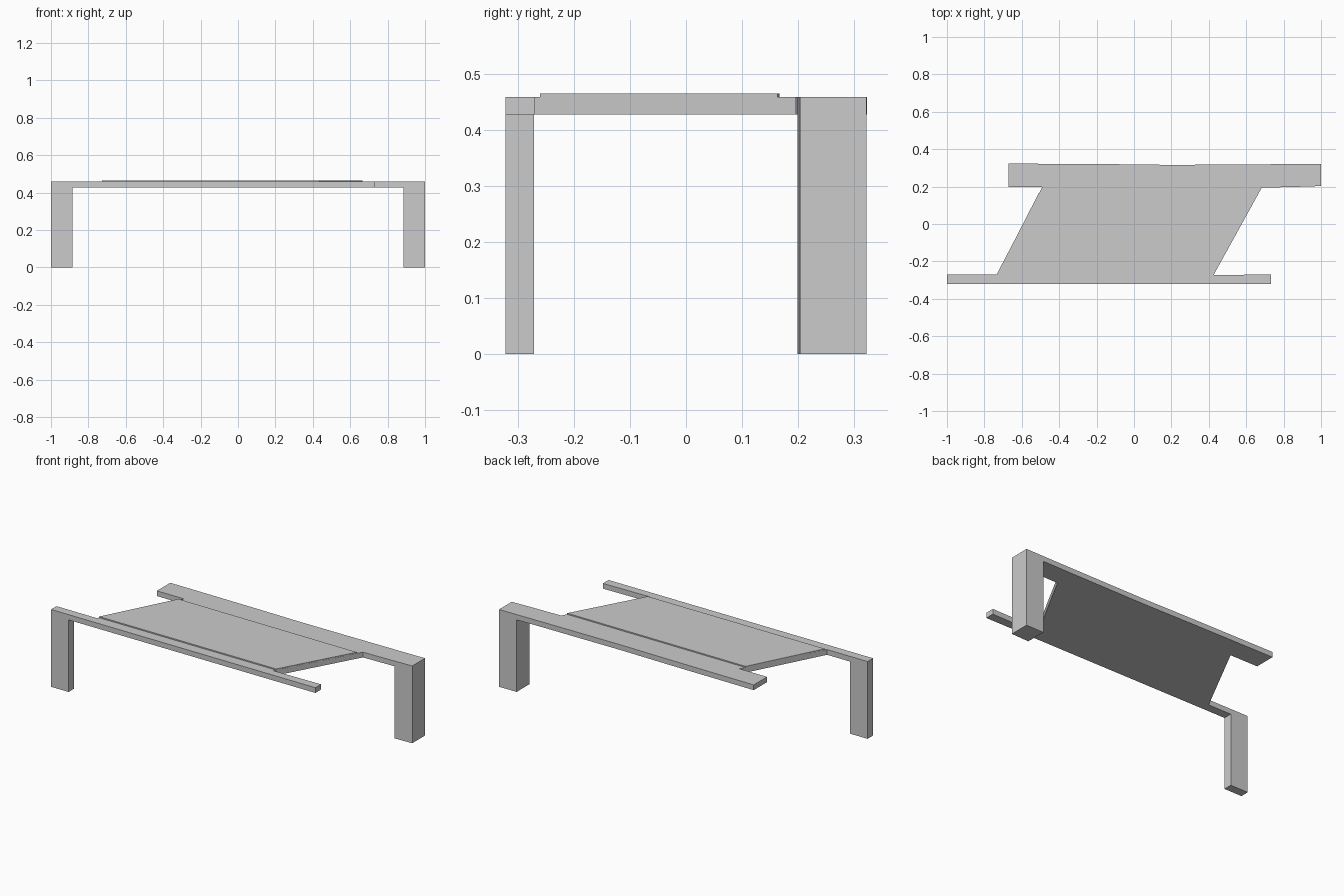
import bpy, bmesh

if "Cube" in bpy.data.objects:
    bpy.data.objects.remove(bpy.data.objects["Cube"])

Z_LOW, Z_RAIL, Z_PAD = 0.427, 0.458, 0.465


def finish(name, bm):
    bmesh.ops.recalc_face_normals(bm, faces=bm.faces)
    mesh = bpy.data.meshes.new(name)
    bm.to_mesh(mesh)
    bm.free()
    obj = bpy.data.objects.new(name, mesh)
    bpy.context.collection.objects.link(obj)
    return obj


def rail_with_leg(name, stations, leg_index):
    """Loft a bar through (x, y_front, y_back) stations, pull a leg down to the floor."""
    bm = bmesh.new()
    rings = [[bm.verts.new(p) for p in ((x, a, Z_LOW), (x, b, Z_LOW),
                                        (x, b, Z_RAIL), (x, a, Z_RAIL))]
             for x, a, b in stations]
    bottoms = []
    for r, s in zip(rings, rings[1:]):
        faces = [bm.faces.new((r[i], r[(i + 1) % 4], s[(i + 1) % 4], s[i])) for i in range(4)]
        bottoms.append(faces[0])
    bm.faces.new(rings[0])
    bm.faces.new(rings[-1])
    leg = bmesh.ops.extrude_discrete_faces(bm, faces=[bottoms[leg_index]])["faces"][0]
    for v in leg.verts:
        v.co.z = 0.0
    bmesh.ops.remove_doubles(bm, verts=bm.verts, dist=1e-5)
    return finish(name, bm)


def slab(name, outline, z0, z1):
    bm = bmesh.new()
    face = bm.faces.new([bm.verts.new((x, y, z0)) for x, y in outline])
    top = bmesh.ops.extrude_face_region(bm, geom=[face], use_keep_orig=True)["geom"]
    for v in top:
        if isinstance(v, bmesh.types.BMVert):
            v.co.z = z1
    return finish(name, bm)


# Narrow front rail with leg at the left end
rail_with_leg("front_rail_and_leg", [
    (-1.0, -0.322, -0.271), (-0.885, -0.322, -0.271), (-0.735, -0.322, -0.271),
    (0.425, -0.322, -0.274), (0.733, -0.322, -0.269)], 0)

# Wide back rail with leg at the right end
rail_with_leg("back_rail_and_leg", [
    (-0.67, 0.198, 0.323), (-0.49, 0.198, 0.322), (-0.12, 0.198, 0.320),
    (0.2, 0.196, 0.316), (0.683, 0.194, 0.319), (0.885, 0.199, 0.321),
    (1.0, 0.203, 0.322)], -1)

# Slanted panel between the rails
slab("table_panel", [(-0.735, -0.271), (0.425, -0.274), (0.683, 0.194),
                     (0.2, 0.196), (-0.12, 0.198), (-0.49, 0.198)], Z_LOW, Z_RAIL)

# Thin raised top on the panel
slab("raised_top", [(-0.728, -0.26), (0.432, -0.26), (0.665, 0.163), (-0.508, 0.167)],
     Z_RAIL, Z_PAD)
